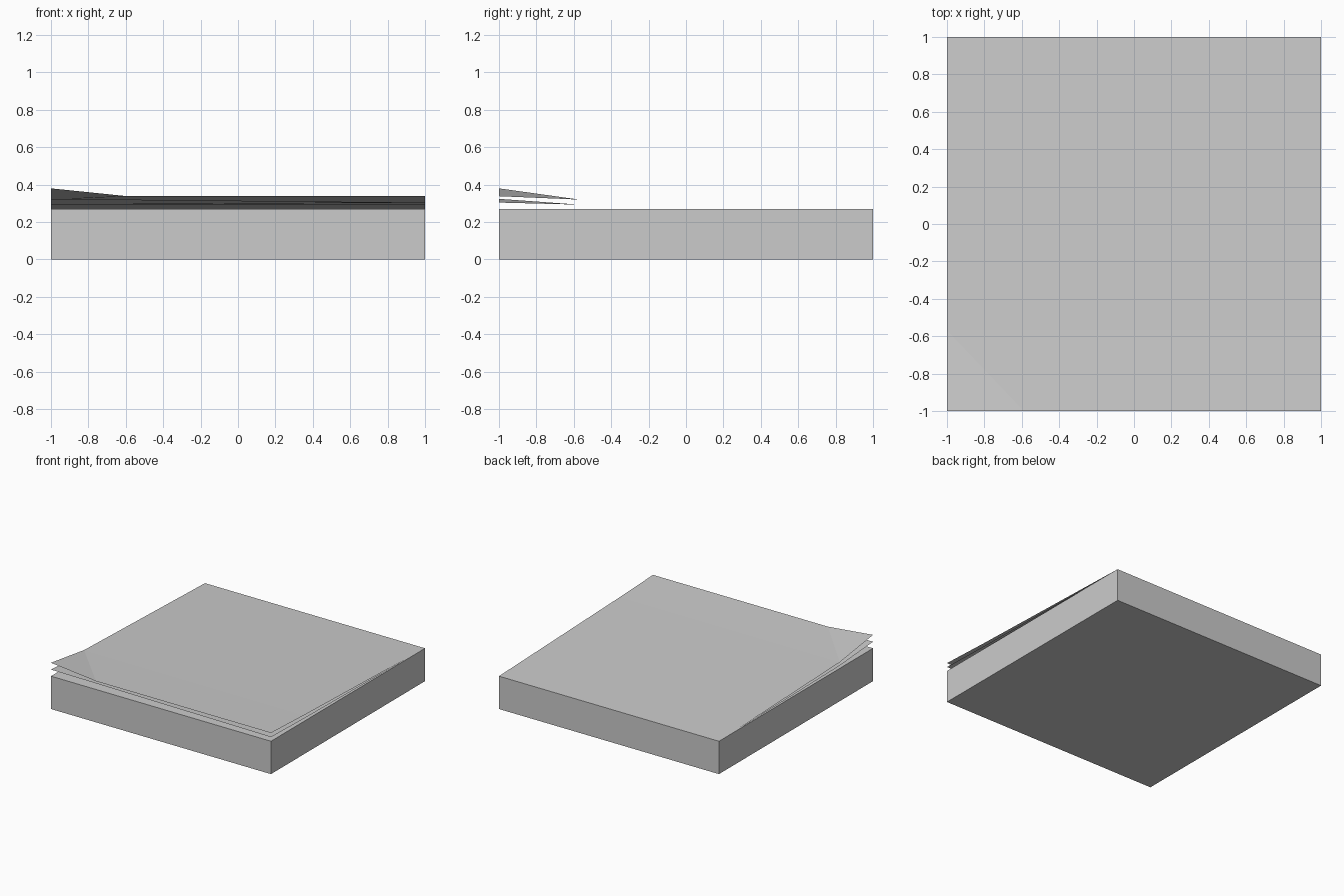
import bpy, bmesh

cube = bpy.data.objects.get("Cube")
if cube:
    bpy.data.objects.remove(cube, do_unlink=True)

PAD_TOP = 0.27

paper = bpy.data.materials.new("paper_grey")
paper.use_nodes = True
grey = (0.6, 0.6, 0.6, 1)
paper.diffuse_color = grey
paper.node_tree.nodes["Principled BSDF"].inputs["Base Color"].default_value = grey


def add_object(name, bm):
    mesh = bpy.data.meshes.new(name)
    bm.to_mesh(mesh)
    bm.free()
    mesh.materials.append(paper)
    obj = bpy.data.objects.new(name, mesh)
    bpy.context.collection.objects.link(obj)
    return obj


def lifted_sheet(name, corner_z, front_z, bend_z, fold_x, bend_y=-0.57):
    """Thin sheet fixed at the back, raised at the front with one curled corner."""
    bm = bmesh.new()
    curl = bm.verts.new((-1, -1, corner_z))
    fold = bm.verts.new((fold_x, -1, front_z))
    bend_right = bm.verts.new((-1, bend_y, bend_z))
    bend_left = bm.verts.new((1, bend_y, bend_z))
    back_left = bm.verts.new((1, 1, PAD_TOP))
    back_right = bm.verts.new((-1, 1, PAD_TOP))
    front = [fold]
    if fold_x < 1:
        front.append(bm.verts.new((1, -1, front_z)))
    bm.faces.new((curl, fold, bend_right))
    bm.faces.new(front + [bend_left, bend_right])
    bm.faces.new((bend_right, bend_left, back_left, back_right))
    return add_object(name, bm)


# Solid stack of paper
bm = bmesh.new()
bmesh.ops.create_cube(bm, size=1)
bmesh.ops.scale(bm, vec=(2, 2, PAD_TOP), verts=bm.verts)
bmesh.ops.translate(bm, vec=(0, 0, PAD_TOP / 2), verts=bm.verts)
add_object("pad_block", bm)

# Two loose sheets lifting off the stack
lifted_sheet("upper_sheet", 0.38, 0.338, 0.32, -0.59)
lifted_sheet("lower_sheet", 0.324, 0.304, 0.293, 1.0)
